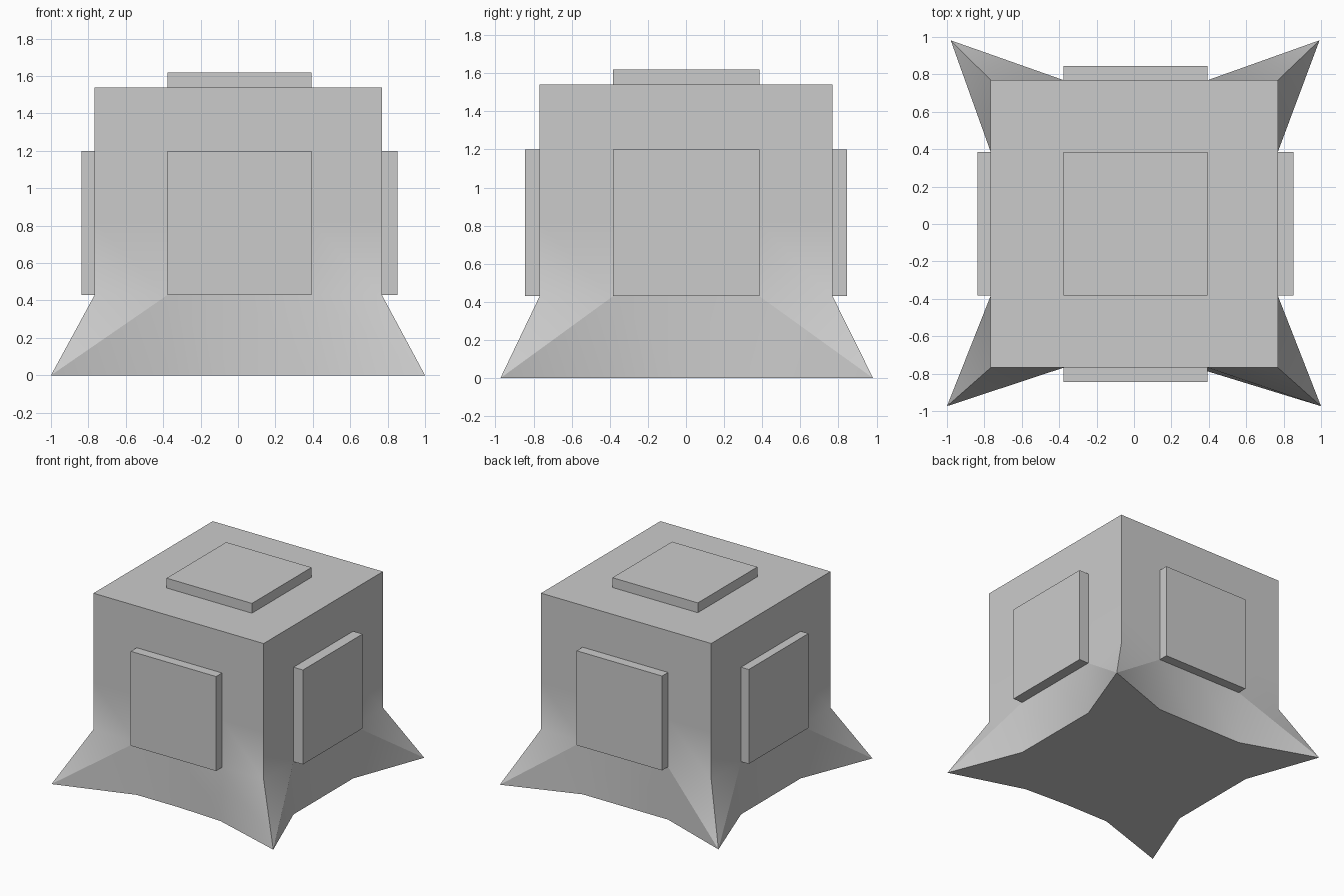
import bpy, bmesh
from mathutils import Vector

if "Cube" in bpy.data.objects:
    bpy.data.objects.remove(bpy.data.objects["Cube"])

# Grid line positions, indexed 0..4 on every axis
X = [-0.766, -0.376, 0.009, 0.394, 0.769]
Y = [-0.768, -0.383, 0.0, 0.385, 0.769]
Z = [0.0, 0.43, 0.815, 1.2, 1.54]

# Flared foot positions at the four bottom corners
FEET = {(0, 0): (-1.0, -0.974), (4, 0): (1.0, -0.974),
        (0, 4): (-0.98, 0.982), (4, 4): (0.992, 0.982)}

# Raised pads: axis, grid side, outward offset
PADS = [(0, 0, -0.07), (0, 4, 0.085), (1, 0, -0.077), (1, 4, 0.077), (2, 4, 0.08)]

# Block body: cube divided 4 x 4 on each side
bm = bmesh.new()
bmesh.ops.create_cube(bm, size=1)
bmesh.ops.subdivide_edges(bm, edges=bm.edges[:], cuts=3, use_grid_fill=True)
grid = {}
for v in bm.verts:
    grid[tuple(round((c + 0.5) * 4) for c in v.co)] = v
for (i, j, k), v in grid.items():
    v.co = (X[i], Y[j], Z[k])

# Feet: pull the bottom corners outward
for (i, j), (x, y) in FEET.items():
    grid[i, j, 0].co = (x, y, 0)
    # ridge from each foot to the neighbouring points on the two sides
    for mid in ((1 if i == 0 else 3, j, 1), (i, 1 if j == 0 else 3, 1)):
        bmesh.ops.connect_verts(bm, verts=[grid[i, j, 0], grid[mid]])
grid[3, 0, 0].co.y = -0.788

# Pads: raise the middle four squares of the sides and top
for axis, side, offset in PADS:
    middle = {v for key, v in grid.items() if v.is_valid and key[axis] == side
              and all(1 <= key[a] <= 3 for a in range(3) if a != axis)}
    faces = [f for f in bm.faces if all(v in middle for v in f.verts)]
    ext = bmesh.ops.extrude_face_region(bm, geom=faces)["geom"]
    move = Vector((0, 0, 0))
    move[axis] = offset
    bmesh.ops.translate(bm, vec=move,
                        verts=[g for g in ext if isinstance(g, bmesh.types.BMVert)])
    bmesh.ops.delete(bm, geom=[f for f in faces if f.is_valid], context="FACES")

bmesh.ops.recalc_face_normals(bm, faces=bm.faces[:])
mesh = bpy.data.meshes.new("flared_block")
bm.to_mesh(mesh)
bm.free()
block = bpy.data.objects.new("flared_block", mesh)
bpy.context.collection.objects.link(block)
bpy.context.view_layer.objects.active = block
block.select_set(True)
bpy.ops.object.shade_smooth_by_angle(angle=0.52)
